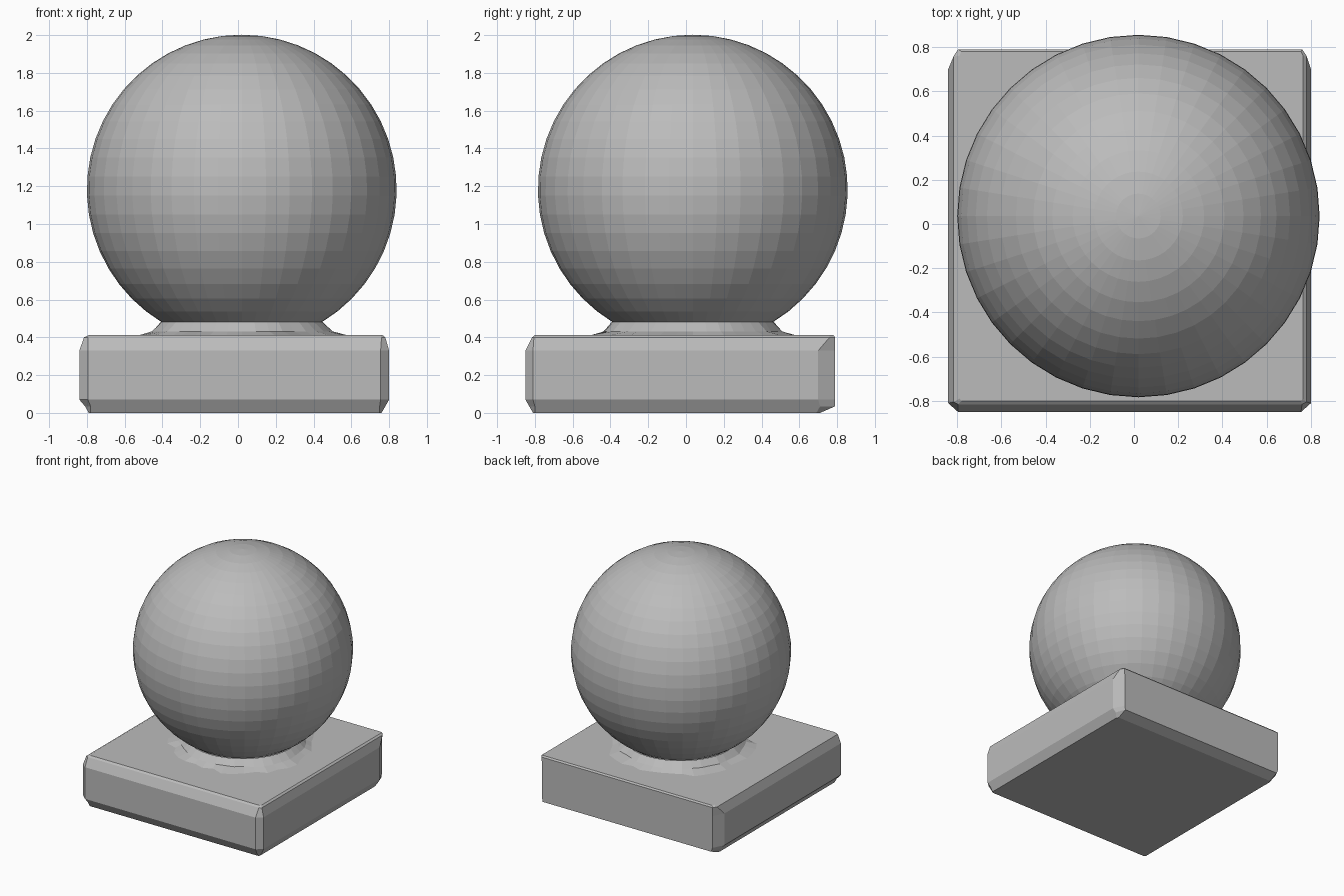
import bpy, bmesh, math, random

if "Cube" in bpy.data.objects:
    bpy.data.objects.remove(bpy.data.objects["Cube"])
random.seed(4)

stone = bpy.data.materials.new("grey stone")
stone.use_nodes = True
GREY = (0.5, 0.5, 0.5, 1)
stone.diffuse_color = GREY
stone.node_tree.nodes["Principled BSDF"].inputs["Base Color"].default_value = GREY

CX, CY, CZ, R = 0.02, 0.036, 1.182, 0.82
SEGS = 40
NECK_Z = 0.48


def loft(name, rings, cap_bottom=False, cap_top=False):
    """Skin a stack of equal-length rings with flat faces."""
    bm = bmesh.new()
    loops = [[bm.verts.new(p) for p in ring] for ring in rings]
    n = len(loops[0])
    for low, high in zip(loops, loops[1:]):
        for i in range(n):
            j = (i + 1) % n
            bm.faces.new((low[i], low[j], high[j], high[i]))
    if cap_bottom:
        bm.faces.new(loops[0][::-1])
    if cap_top:
        bm.faces.new(loops[-1])
    bmesh.ops.remove_doubles(bm, verts=bm.verts[:], dist=0.0005)
    bmesh.ops.recalc_face_normals(bm, faces=bm.faces[:])
    mesh = bpy.data.meshes.new(name)
    bm.to_mesh(mesh)
    bm.free()
    mesh.materials.append(stone)
    obj = bpy.data.objects.new(name, mesh)
    bpy.context.collection.objects.link(obj)
    return obj


def slab_ring(z, x0, x1, y0, y1, cut_x, front_cut, back_cut):
    """Rectangle with clipped corners."""
    return [(x0 + cut_x, y0, z), (x1 - cut_x, y0, z),
            (x1, y0 + front_cut, z), (x1, y1 - back_cut, z),
            (x1 - cut_x, y1, z), (x0 + cut_x, y1, z),
            (x0, y1 - back_cut, z), (x0, y0 + front_cut, z)]


def circle(z, radius, wobble=0.0):
    ring = []
    for i in range(SEGS):
        a = math.tau * i / SEGS
        r = radius + random.uniform(-wobble, wobble)
        ring.append((CX + r * math.cos(a), CY + r * math.sin(a), z))
    return ring


# Square base with chamfered edges
loft("base", [
    slab_ring(0.0, -0.79, 0.76, -0.81, 0.71, 0.01, 0.01, 0.02),
    slab_ring(0.035, -0.81, 0.78, -0.83, 0.79, 0.03, 0.03, 0.08),
    slab_ring(0.07, -0.84, 0.80, -0.85, 0.79, 0.045, 0.04, 0.09),
    slab_ring(0.33, -0.84, 0.80, -0.85, 0.79, 0.045, 0.04, 0.09),
    slab_ring(0.40, -0.815, 0.78, -0.815, 0.79, 0.02, 0.01, 0.03),
    slab_ring(0.412, -0.79, 0.765, -0.80, 0.78, 0.01, 0.01, 0.02),
], cap_bottom=True, cap_top=True)

# Rough flared collar
loft("collar", [circle(0.41, 0.545, 0.035), circle(0.432, 0.475, 0.012),
                circle(NECK_Z, 0.43)])

# Ball, open where it meets the collar
start = math.asin((NECK_Z - CZ) / R)
ROWS = 21
ball_rings = []
for k in range(ROWS + 1):
    t = start + (math.pi / 2 - start) * k / ROWS
    ball_rings.append(circle(CZ + R * math.sin(t), R * math.cos(t)))
loft("ball", ball_rings)
